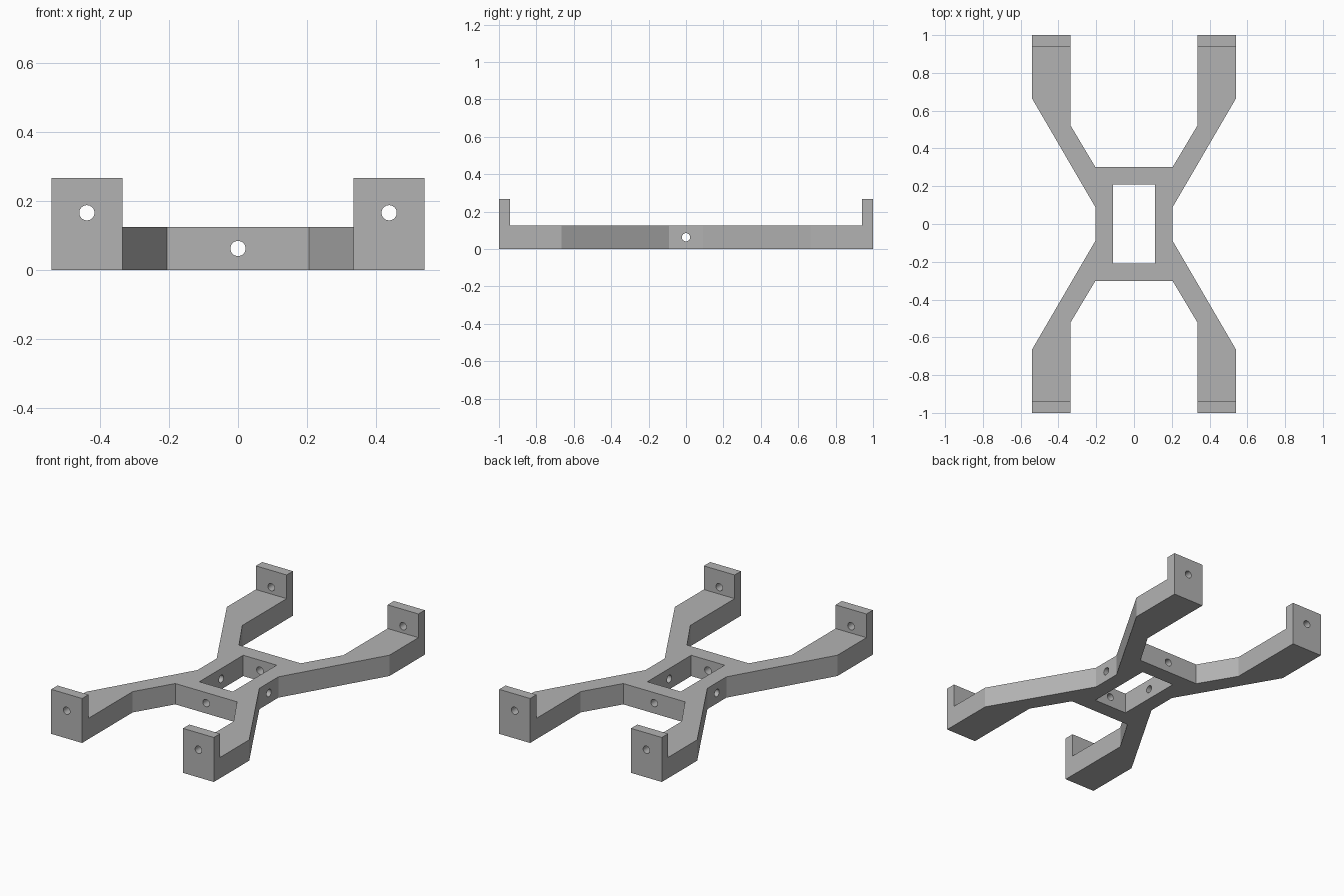
import bpy, bmesh
from math import pi
from mathutils import Matrix

cube = bpy.data.objects.get("Cube")
if cube:
    bpy.data.objects.remove(cube, do_unlink=True)

ARM_H, TAB_H, TAB_T = 0.125, 0.267, 0.06
HOLE_R = 0.022

grey = bpy.data.materials.new("plain grey")
grey.use_nodes = True
colour = (0.45, 0.45, 0.45, 1)
grey.diffuse_color = colour
grey.node_tree.nodes["Principled BSDF"].inputs["Base Color"].default_value = colour


def make_object(name, bm):
    bmesh.ops.recalc_face_normals(bm, faces=bm.faces)
    mesh = bpy.data.meshes.new(name)
    bm.to_mesh(mesh)
    bm.free()
    mesh.materials.append(grey)
    obj = bpy.data.objects.new(name, mesh)
    bpy.context.collection.objects.link(obj)
    return obj


def box(name, size, centre):
    bm = bmesh.new()
    bmesh.ops.create_cube(bm, size=1, matrix=Matrix.Translation(centre) @ Matrix.Diagonal((*size, 1)))
    return make_object(name, bm)


def drill(name, axis, length, centre):
    bm = bmesh.new()
    turn = Matrix.Rotation(pi / 2, 4, axis)
    bmesh.ops.create_cone(bm, cap_ends=True, segments=32, radius1=HOLE_R, radius2=HOLE_R,
                          depth=length, matrix=Matrix.Translation(centre) @ turn)
    return make_object(name, bm)


def cut(target, cutter):
    mod = target.modifiers.new(cutter.name, "BOOLEAN")
    mod.operation, mod.solver, mod.object = "DIFFERENCE", "EXACT", cutter
    bpy.context.view_layer.objects.active = target
    bpy.ops.object.modifier_apply(modifier=mod.name)
    bpy.data.objects.remove(cutter, do_unlink=True)


# X-shaped plan: one quarter mirrored into a full outline
quarter = [(0.205, 0.09), (0.54, 0.665), (0.54, 1), (0.335, 1), (0.335, 0.52), (0.205, 0.302)]
half = quarter + [(-x, y) for x, y in reversed(quarter)]
outline = half + [(-x, -y) for x, y in half]
bm = bmesh.new()
face = bm.faces.new([bm.verts.new((x, y, 0)) for x, y in outline])
top = bmesh.ops.extrude_face_region(bm, geom=[face])["geom"]
bmesh.ops.translate(bm, vec=(0, 0, TAB_H), verts=[v for v in top if isinstance(v, bmesh.types.BMVert)])
frame = make_object("cross_frame", bm)

# Lower the arms, leaving upright end tabs
cut(frame, box("arm_recess", (2, 2 - 2 * TAB_T, 1), (0, 0, ARM_H + 0.5)))
# Central window
cut(frame, box("window", (0.222, 0.416, 1), (0, 0, 0)))
# Screw holes through the tabs and the central ring
for side in (-1, 1):
    cut(frame, drill("tab_hole", "X", 3, (side * 0.4375, 0, 0.166)))
cut(frame, drill("ring_hole_long", "X", 3, (0, 0, ARM_H / 2)))
cut(frame, drill("ring_hole_cross", "Y", 0.6, (0, 0, ARM_H / 2)))

# Smooth the hole walls only, keep the frame edges crisp
frame.select_set(True)
bpy.context.view_layer.objects.active = frame
bpy.ops.object.shade_smooth_by_angle(angle=pi / 9)
